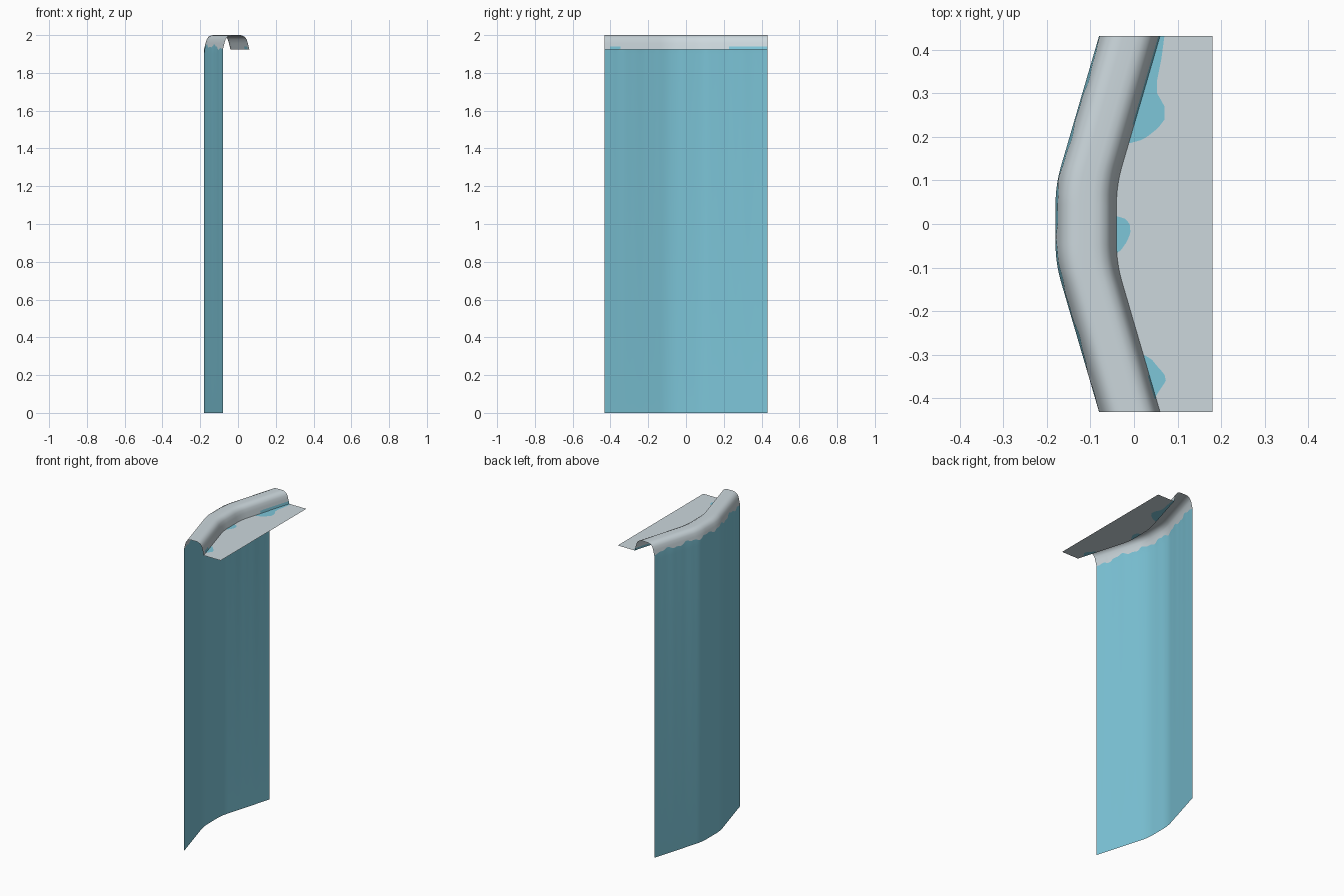
import bpy, math

if "Cube" in bpy.data.objects:
    bpy.data.objects.remove(bpy.data.objects["Cube"])

HALF, STEP, LIP_Z = 0.432, 0.006, 1.925


def material(name, srgb):
    m = bpy.data.materials.new(name)
    lin = [((c + 0.055) / 1.055) ** 2.4 for c in srgb]
    m.diffuse_color = (*lin, 1)
    m.use_nodes = True
    m.node_tree.nodes["Principled BSDF"].inputs["Base Color"].default_value = m.diffuse_color
    return m


WATER = material("water blue", (0.49, 0.775, 0.85))
FOAM = material("foam grey", (0.80, 0.845, 0.865))
YS = [-HALF + STEP * i for i in range(round(2 * HALF / STEP) + 1)]


def lerp_table(table, t):
    for (a, va), (b, vb) in zip(table, table[1:]):
        if a <= t <= b:
            return va + (vb - va) * (t - a) / (b - a)
    return None


def bend(y):
    """Plan curve of the outer edge: flat middle, ends swept towards +x."""
    pts = [y + 0.008 * k for k in range(-5, 6)]
    return sum(-0.18 + max(0, abs(p) - 0.09) * 0.1 / 0.342 for p in pts) / len(pts)


def ragged(y):
    """Height of the wavy border between foam and falling water."""
    z = 1.941 + 0.007 * math.sin(42 * y) + 0.004 * math.sin(97 * y + 1)
    return z - 0.018 * min(1, max(0, (-y - 0.3) / 0.1))


def border(y):
    z = ragged(y)
    return bend(y) + max(0, z - LIP_Z) * 0.25, y, z


def strip(name, column, is_water):
    """Loft one column of points per y; colour faces by is_water(row, y)."""
    cols = [column(y) for y in YS]
    n = len(cols[0])
    verts = [p for c in cols for p in c]
    faces, mats = [], []
    for i in range(len(cols) - 1):
        for j in range(n - 1):
            a = i * n + j
            faces.append((a, a + 1, a + n + 1, a + n))
            mats.append(0 if is_water(j, (YS[i] + YS[i + 1]) / 2) else 1)
    me = bpy.data.meshes.new(name)
    me.from_pydata(verts, [], faces)
    me.materials.append(WATER)
    me.materials.append(FOAM)
    for p, m in zip(me.polygons, mats):
        p.material_index = m
    ob = bpy.data.objects.new(name, me)
    bpy.context.collection.objects.link(ob)
    bpy.ops.object.select_all(action='DESELECT')
    ob.select_set(True)
    bpy.context.view_layer.objects.active = ob
    bpy.ops.object.shade_smooth_by_angle(angle=math.radians(50))
    return ob


# Falling sheet of water, from the ground to the ragged foam border
strip("falling_water",
      lambda y: [(bend(y), y, 0), (bend(y), y, 1.9), border(y)],
      lambda j, y: True)

# Rounded foam lip arching over the edge, with water patches at its inner foot
ARCH = [(0.008, 1.957), (0.014, 1.977), (0.024, 1.991), (0.04, 1.999),
        (0.055, 2.0), (0.085, 2.0), (0.10, 1.999), (0.116, 1.991),
        (0.126, 1.977), (0.132, 1.957), (0.136, 1.941), (0.14, LIP_Z)]
strip("foam_lip",
      lambda y: [border(y)] + [(bend(y) + x, y, z) for x, z in ARCH],
      lambda j, y: j == len(ARCH) - 1 and (y > 0.23 or -0.4 < y < -0.35))

# Flat pool behind the lip, with water patches given as (y, right-hand x)
PATCHES = [
    [(-0.395, 0.05), (-0.38, 0.06), (-0.36, 0.073), (-0.345, 0.07),
     (-0.325, 0.052), (-0.31, 0.04), (-0.3, 0.022)],
    [(-0.064, -0.04), (-0.06, -0.03), (-0.04, -0.016), (-0.02, -0.008),
     (0, -0.01), (0.012, -0.02), (0.018, -0.04)],
    [(0.185, -0.012), (0.19, 0.01), (0.2, 0.03), (0.22, 0.055), (0.24, 0.07),
     (0.27, 0.07), (0.3, 0.053), (0.33, 0.053), (0.38, 0.063), (0.44, 0.071)],
]


def patch_x(y):
    hits = [lerp_table(t, y) for t in PATCHES]
    return max([h for h in hits if h is not None], default=-1)


def pool_column(y):
    edge = bend(y) + 0.14
    return [(edge, y, LIP_Z), (max(edge + 0.0005, patch_x(y)), y, LIP_Z),
            (0.18, y, LIP_Z)]


strip("upper_pool", pool_column, lambda j, y: j == 0 and patch_x(y) > -1)
